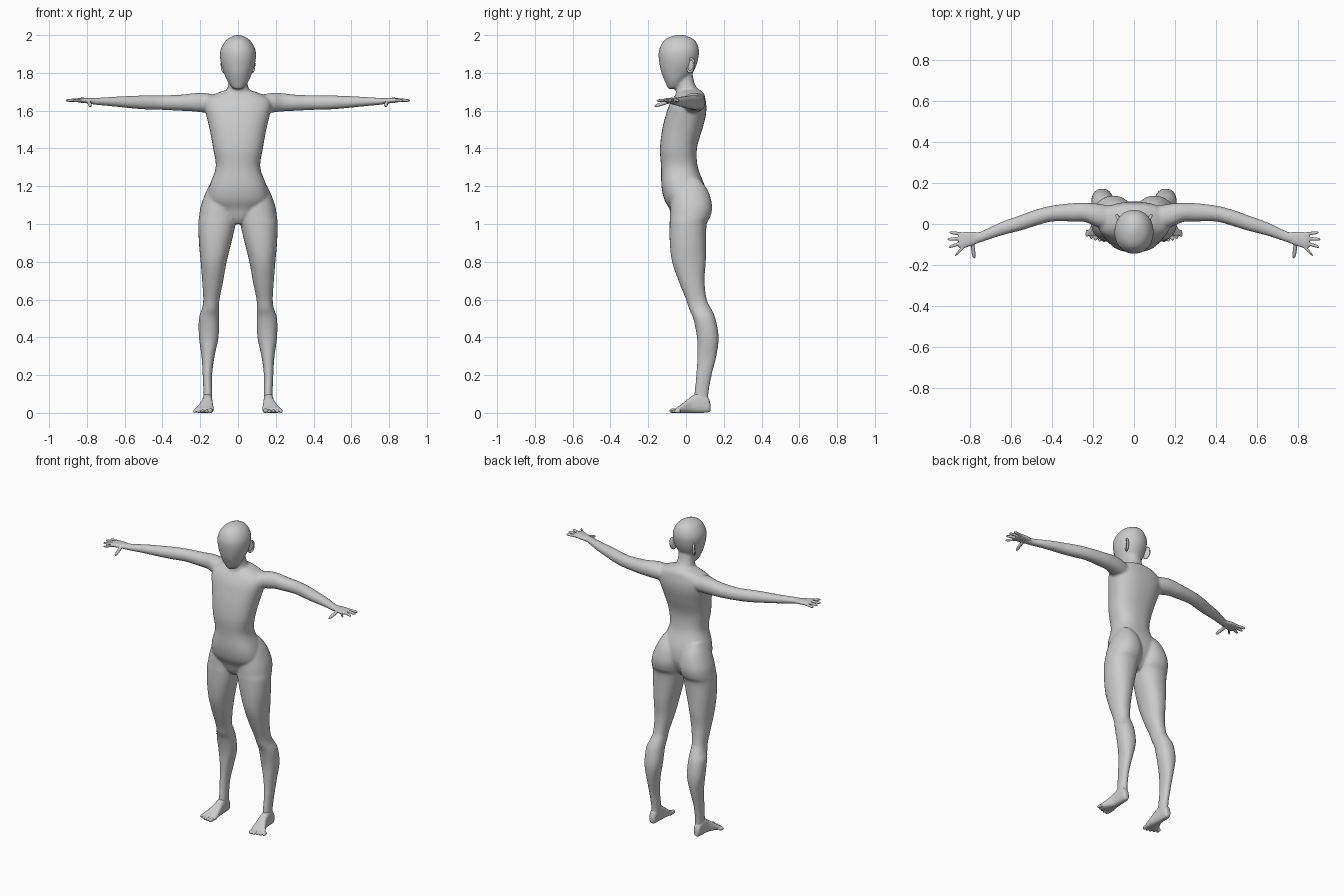
import bpy, bmesh, math
from mathutils import Vector


def spline(rows, steps=4):
    # Catmull-Rom interpolation of the section rows
    out = []
    n = len(rows)
    for i in range(n - 1):
        p0, p1, p2, p3 = (rows[max(0, min(n - 1, i + k))] for k in (-1, 0, 1, 2))
        for s in range(steps):
            t = s / steps
            out.append([0.5 * (2 * b + (c - a) * t + (2 * a - 5 * b + 4 * c - d) * t * t
                               + (3 * b - a - 3 * c + d) * t ** 3)
                        for a, b, c, d in zip(p0, p1, p2, p3)])
    out.append(list(rows[-1]))
    return out


def loft(bm, axis, rows, power=2.2, n=24, sides=(1,)):
    # rows: (position on axis, low a, high a, low b, high b)
    for side in sides:
        rings = []
        for t, a0, a1, b0, b1 in spline(rows):
            ring = []
            for i in range(n):
                ang = 2 * math.pi * i / n
                c, s = math.cos(ang), math.sin(ang)
                a = (a0 + a1) / 2 + (a1 - a0) / 2 * math.copysign(abs(c) ** (2 / power), c)
                b = (b0 + b1) / 2 + (b1 - b0) / 2 * math.copysign(abs(s) ** (2 / power), s)
                p = {'x': (t, a, b), 'y': (a, t, b), 'z': (a, b, t)}[axis]
                ring.append(bm.verts.new((p[0] * side, p[1], p[2])))
            rings.append(ring)
        for r, q in zip(rings, rings[1:]):
            for i in range(n):
                j = (i + 1) % n
                bm.faces.new((r[i], r[j], q[j], q[i]))
        bm.faces.new(rings[0])
        bm.faces.new(rings[-1])


def digit(bm, axis, start, end, r):
    # rounded finger or toe; the two cross coordinates slide from start to end
    k = 'xyz'.index(axis)
    a, b = [i for i in range(3) if i != k]
    s, e = Vector(start), Vector(end)
    rows = []
    for t, w in ((0, 1), (.4, 1), (.75, .95), (.92, .7), (1, .25)):
        p = s.lerp(e, t)
        rows.append((p[k], p[a] - r * w, p[a] + r * w, p[b] - r * w, p[b] + r * w))
    loft(bm, axis, rows, 2, 12)


def finish(bm, name, voxel, smooth, mirror=False):
    # fuse the overlapping lofts into one smooth skin
    bmesh.ops.recalc_face_normals(bm, faces=bm.faces)
    me = bpy.data.meshes.new(name)
    bm.to_mesh(me)
    bm.free()
    ob = bpy.data.objects.new(name, me)
    bpy.context.collection.objects.link(ob)
    for p in me.polygons:
        p.use_smooth = True
    if voxel:
        m = ob.modifiers.new("fuse", 'REMESH')
        m.mode = 'VOXEL'
        m.voxel_size = voxel
        m.use_smooth_shade = True
        m = ob.modifiers.new("soften", 'SMOOTH')
        m.factor = 0.5
        m.iterations = smooth
    if mirror:
        m = ob.modifiers.new("mirror", 'MIRROR')
        m.use_mirror_merge = False
    return ob


def centred(rows):
    return [(z, -h, h, f, b) for z, h, f, b in rows]


BOTH = (1, -1)
body = bmesh.new()

# torso
loft(body, 'z', centred([
    (1.00, .03, -.05, .05), (1.03, .07, -.07, .075), (1.08, .13, -.088, .10),
    (1.13, .16, -.115, .11), (1.20, .152, -.13, .10), (1.30, .118, -.132, .063),
    (1.40, .132, -.138, .058), (1.50, .150, -.126, .086), (1.57, .167, -.109, .104),
    (1.62, .178, -.093, .108), (1.66, .17, -.072, .103), (1.69, .12, -.05, .095),
    (1.71, .06, -.035, .075)]), 2.4, 32)

# neck
loft(body, 'z', centred([
    (1.64, .085, -.06, .10), (1.69, .068, -.055, .085), (1.73, .053, -.05, .052),
    (1.78, .048, -.052, .037), (1.84, .05, -.05, .03)]))

# head
loft(body, 'z', centred([
    (1.714, .015, -.092, -.065), (1.725, .035, -.099, -.03), (1.76, .058, -.114, 0),
    (1.80, .075, -.130, .035), (1.84, .088, -.139, .055), (1.88, .095, -.145, .066),
    (1.92, .093, -.143, .069), (1.96, .074, -.125, .056), (1.985, .048, -.097, .03),
    (2.001, .012, -.05, -.012)]), 2.1, 32)

# legs, with the buttocks at the top
loft(body, 'z', [
    (1.24, .06, .13, -.03, .07), (1.18, .02, .165, -.07, .115), (1.10, .003, .196, -.082, .138),
    (1.04, .006, .206, -.085, .130), (1.0, .012, .21, -.087, .110), (.9, .035, .207, -.086, .106),
    (.8, .06, .198, -.074, .105), (.7, .078, .19, -.04, .098), (.6, .098, .184, 0, .11),
    (.55, .1, .191, .016, .134), (.5, .1, .207, .038, .156), (.4, .103, .207, .058, .173),
    (.3, .124, .193, .06, .161), (.2, .137, .187, .054, .136), (.1, .136, .183, .044, .119),
    (.05, .137, .184, .04, .122)], 2.2, 28, BOTH)

# arms
loft(body, 'x', [
    (.10, -.03, .085, 1.585, 1.68), (.18, -.015, .10, 1.59, 1.694), (.24, .01, .103, 1.596, 1.692),
    (.30, .012, .102, 1.599, 1.685), (.40, .012, .09, 1.604, 1.681), (.48, -.009, .07, 1.606, 1.681),
    (.55, -.031, .045, 1.611, 1.679), (.65, -.057, .009, 1.621, 1.674),
    (.75, -.09, -.037, 1.631, 1.668), (.79, -.1, -.044, 1.636, 1.666)], 2.1, 24, BOTH)
finish(body, "body", .007, 7)

# hands with fingers
hand = bmesh.new()
loft(hand, 'x', [
    (.755, -.09, -.042, 1.636, 1.664), (.80, -.108, -.038, 1.639, 1.668),
    (.84, -.119, -.041, 1.643, 1.668), (.858, -.112, -.05, 1.647, 1.663)], 2.4)
for start, end in (((.83, -.05, 1.655), (.902, -.041, 1.652)),
                   ((.835, -.07, 1.657), (.911, -.075, 1.654)),
                   ((.835, -.09, 1.657), (.905, -.113, 1.654)),
                   ((.825, -.105, 1.656), (.874, -.154, 1.653))):
    digit(hand, 'x', start, end, .0085)
digit(hand, 'y', (.792, -.08, 1.65), (.78, -.168, 1.624), .010)
finish(hand, "hand", .003, 2, True)

# feet with toes
foot = bmesh.new()
loft(foot, 'y', [
    (.13, .15, .174, .012, .045), (.115, .14, .184, .002, .085), (.07, .136, .188, 0, .105),
    (.03, .134, .192, 0, .088), (-.01, .13, .21, 0, .057), (-.04, .129, .228, 0, .034),
    (-.056, .134, .23, .001, .024)], 2.6)
for i in range(5):
    x = .144 + .0205 * i
    r = .0125 if i == 0 else .0092
    tip = (-.088, -.087, -.081, -.073, -.062)[i]
    digit(foot, 'y', (x, -.03, r), (x + .003, tip, r * .9), r)
finish(foot, "foot", .0035, 2, True)

# ears: thin shell with a raised rim
ear = bmesh.new()
bmesh.ops.create_uvsphere(ear, u_segments=20, v_segments=12, radius=1)
bmesh.ops.scale(ear, vec=(.007, .024, .038), verts=ear.verts)
rim = []
for i in range(24):
    a = 2 * math.pi * i / 24
    ring = []
    for j in range(8):
        b = 2 * math.pi * j / 8
        w = 1 + .2 * math.cos(b)
        ring.append(ear.verts.new((.004 + .006 * math.sin(b), .021 * w * math.cos(a), .035 * w * math.sin(a))))
    rim.append(ring)
for i in range(24):
    for j in range(8):
        q, k = rim[(i + 1) % 24], (j + 1) % 8
        ear.faces.new((rim[i][j], q[j], q[k], rim[i][k]))
ob = finish(ear, "ear", 0, 0)
ob.location = (.073, .026, 1.84)
ob.rotation_euler = (math.radians(-8), 0, math.radians(-27))
other = ob.copy()
other.name = "ear_left"
other.location.x = -.073
other.scale.x = -1
other.rotation_euler.z = math.radians(27)
bpy.context.collection.objects.link(other)
